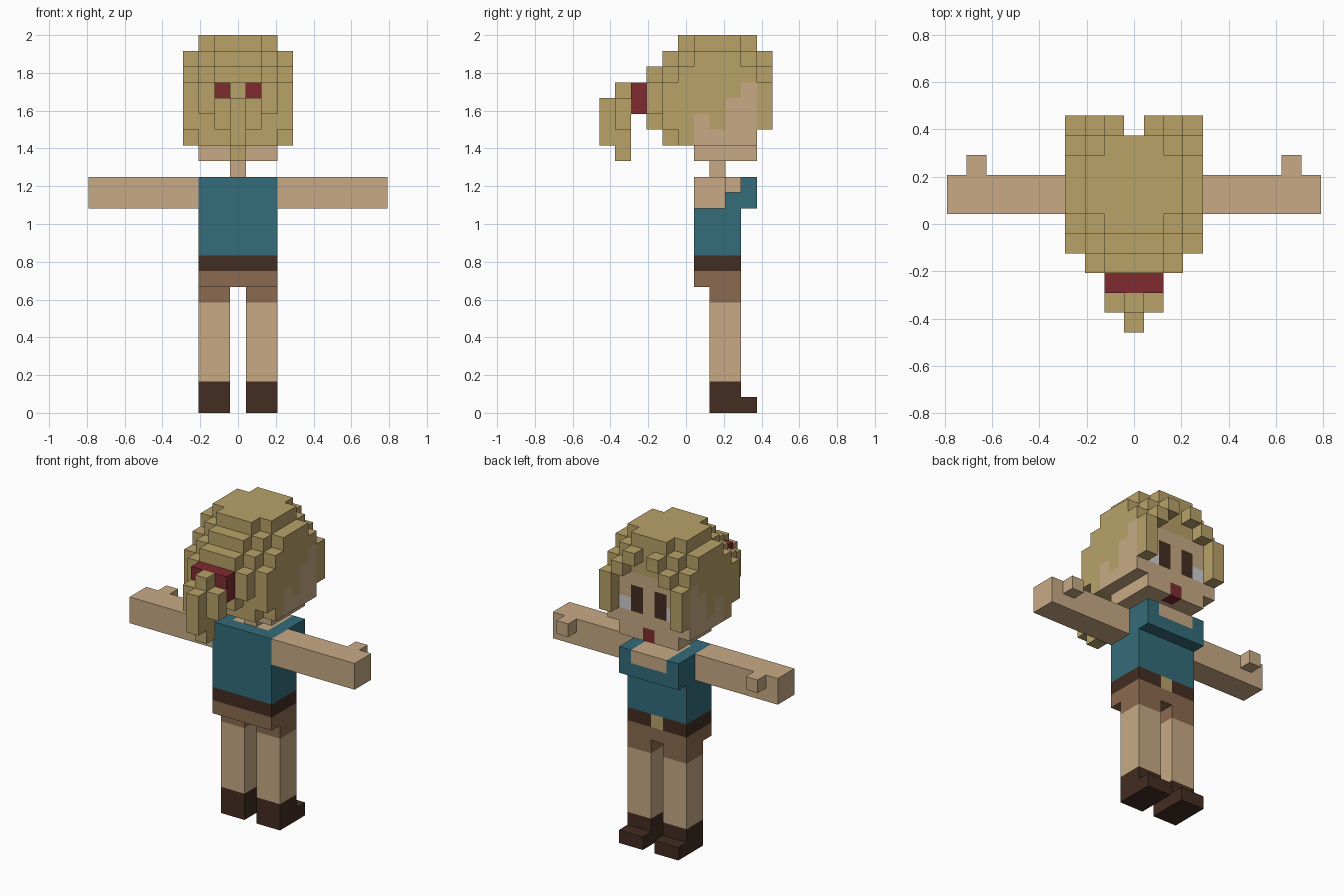
import bpy, bmesh
from mathutils import Vector

if "Cube" in bpy.data.objects:
    bpy.data.objects.remove(bpy.data.objects["Cube"])

U = 1 / 12  # edge length of one block


def material(name, hex_code):
    lin = lambda c: c / 12.92 if c <= 0.04045 else ((c + 0.055) / 1.055) ** 2.4
    rgb = [lin(int(hex_code[i:i + 2], 16) / 255) for i in (0, 2, 4)]
    m = bpy.data.materials.new(name)
    m.diffuse_color = (*rgb, 1)
    m.use_nodes = True
    m.node_tree.nodes["Principled BSDF"].inputs["Base Color"].default_value = m.diffuse_color
    return m


MATS = {n: material(n, h) for n, h in {
    "skin": "C8AA85", "blond": "B8A268", "teal": "346C7A", "dark_brown": "432D22",
    "shorts_brown": "8B6B50", "red": "7E2B2F", "eye_white": "CFCFD2"}.items()}
KEYS = list(MATS)
cells = {}  # (x, y, z) block -> (part, colour)


def fill(part, colour, x, y, z, mirror=False):
    """Fill inclusive block ranges; mirror repeats them on the other side."""
    for i in range(x[0], x[1] + 1):
        for j in range(y[0], y[1] + 1):
            for k in range(z[0], z[1] + 1):
                cells[i, j, k] = (part, colour)
                if mirror:
                    cells[-i, j, k] = (part, colour)


# legs, shoes and shorts
fill("legs", "skin", (1, 2), (2, 3), (2, 6), True)
fill("shoes", "dark_brown", (1, 2), (2, 3), (0, 1), True)
fill("shoes", "dark_brown", (1, 2), (4, 4), (0, 0), True)
fill("shorts", "shorts_brown", (1, 2), (2, 3), (7, 7), True)
fill("shorts", "shorts_brown", (-2, 2), (1, 3), (8, 8))

# belt with buckle
fill("belt", "dark_brown", (-2, 2), (1, 3), (9, 9))
fill("belt", "blond", (0, 0), (3, 3), (9, 9))

# shirt with open neckline
fill("shirt", "teal", (-2, 2), (1, 3), (10, 14))
fill("shirt", "teal", (-2, 2), (4, 4), (13, 14))
fill("neckline", "skin", (-1, 1), (2, 4), (14, 14))

# arms with thumbs, neck
fill("arms", "skin", (3, 9), (1, 2), (13, 14), True)
fill("arms", "skin", (8, 8), (3, 3), (14, 14), True)
fill("neck", "skin", (0, 0), (2, 2), (15, 15))

# hair: per height range, (half width, first row, last row), rounded at the corners
HAIR = {
    (17, 17): [(3, 0, 4), (2, -1, 4)],
    (18, 18): [(3, -1, 4), (2, -1, 4), (1, -2, 4)],
    (19, 20): [(3, -1, 4), (2, -2, 4)],
    (21, 21): [(3, 0, 4), (2, -1, 4), (1, -2, 4)],
    (22, 22): [(3, 1, 3), (2, 0, 4), (1, -1, 4)],
    (23, 23): [(2, 1, 3), (1, 0, 4)],
}
for z, slabs in HAIR.items():
    for w, y0, y1 in slabs:
        fill("hair", "blond", (-w, w), (y0, y1), z)

# fringe: stepped locks framing the face
fill("hair", "blond", (3, 3), (5, 5), (18, 20), True)
fill("hair", "blond", (2, 2), (5, 5), (21, 21), True)
fill("hair", "blond", (1, 1), (5, 5), (22, 22), True)

# ponytail and hair tie
fill("hair_tie", "red", (-1, 1), (-3, -3), (19, 20))
fill("ponytail", "blond", (0, 0), (-4, -4), (16, 20))
fill("ponytail", "blond", (-1, 1), (-4, -4), (18, 19))
fill("ponytail", "blond", (0, 0), (-5, -5), (17, 19))

# face, chin and cheeks
fill("face", "skin", (-2, 2), (1, 4), (16, 16))
fill("face", "skin", (-2, 2), (4, 4), (17, 20))
for row, top in ((1, 18), (2, 17), (3, 19), (4, 20)):
    fill("face", "skin", (3, 3), (row, row), (17, top), True)

# eyes and mouth
fill("face", "dark_brown", (1, 1), (4, 4), (18, 19), True)
fill("face", "eye_white", (2, 2), (4, 4), (18, 18), True)
fill("face", "red", (0, 0), (4, 4), (16, 16))


def build(part):
    """Turn one part's exposed block sides into a clean mesh."""
    bm = bmesh.new()
    for cell, (owner, colour) in cells.items():
        if owner != part:
            continue
        c = Vector((cell[0], cell[1], cell[2] + 0.5))
        for axis in range(3):
            for s in (-1, 1):
                near = list(cell)
                near[axis] += s
                if tuple(near) in cells:
                    continue
                n, a, b = Vector(), Vector(), Vector()
                n[axis], a[(axis + 1) % 3], b[(axis + 2) % 3] = s / 2, s / 2, 0.5
                quad = [c + n + p * a + q * b for p, q in ((-1, -1), (1, -1), (1, 1), (-1, 1))]
                f = bm.faces.new([bm.verts.new(v * U) for v in quad])
                f.material_index = KEYS.index(colour)
    bmesh.ops.remove_doubles(bm, verts=bm.verts[:], dist=1e-4)
    bmesh.ops.dissolve_limit(bm, angle_limit=0.01, verts=bm.verts[:], edges=bm.edges[:],
                             delimit={'MATERIAL'})
    me = bpy.data.meshes.new(part)
    for m in MATS.values():
        me.materials.append(m)
    bm.to_mesh(me)
    bm.free()
    bpy.context.collection.objects.link(bpy.data.objects.new(part, me))


for part in dict.fromkeys(p for p, _ in cells.values()):
    build(part)
